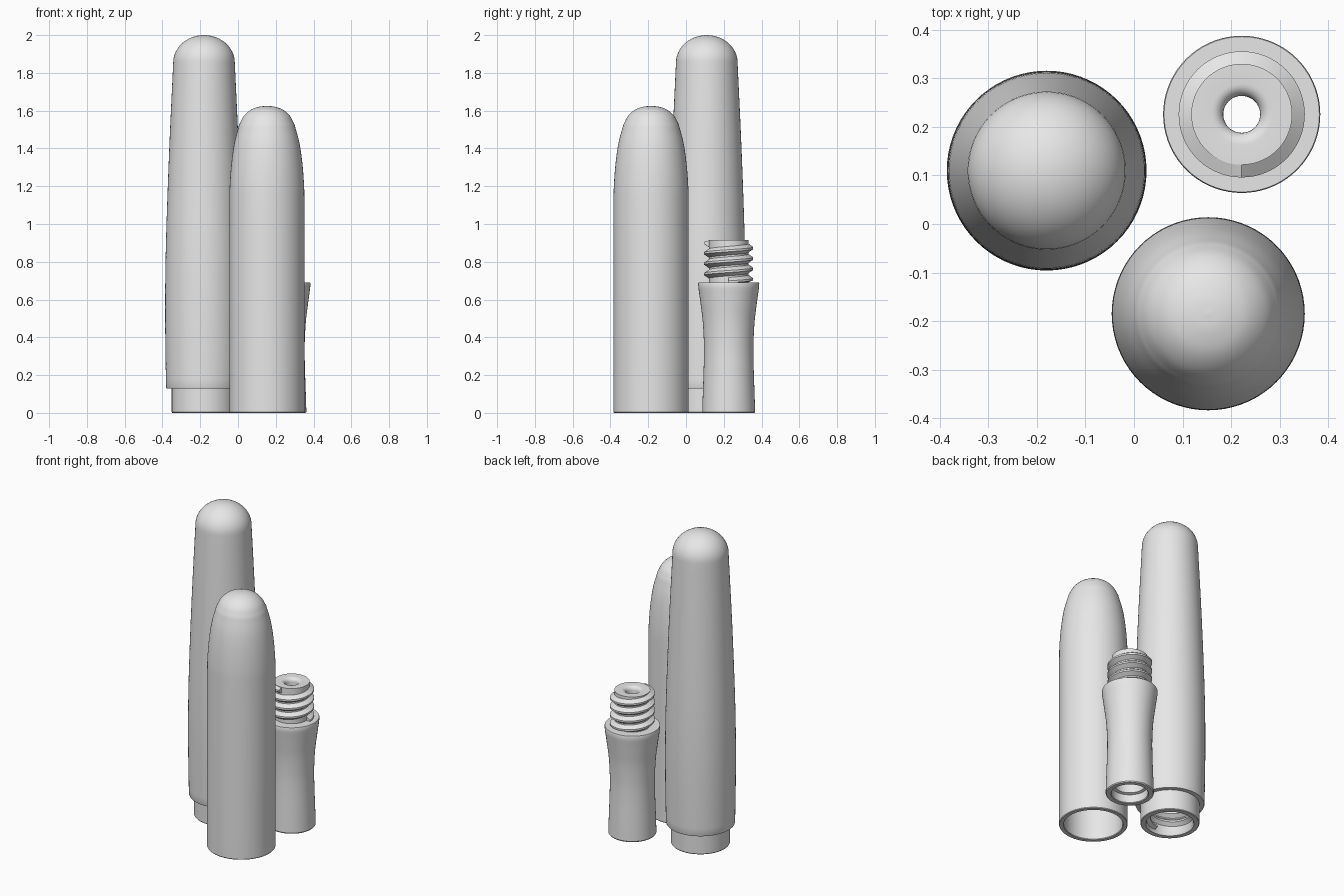
import bpy, bmesh, math
from mathutils import Vector

if "Cube" in bpy.data.objects:
    bpy.data.objects.remove(bpy.data.objects["Cube"])

grey = bpy.data.materials.new("plain grey")
grey.diffuse_color = (0.8, 0.8, 0.8, 1)
grey.use_nodes = True
grey.node_tree.nodes["Principled BSDF"].inputs["Base Color"].default_value = grey.diffuse_color


def finish(name, bm, center):
    bmesh.ops.recalc_face_normals(bm, faces=bm.faces)
    mesh = bpy.data.meshes.new(name)
    bm.to_mesh(mesh)
    bm.free()
    mesh.materials.append(grey)
    ob = bpy.data.objects.new(name, mesh)
    ob.location = (center[0], center[1], 0)
    bpy.context.collection.objects.link(ob)
    bpy.ops.object.select_all(action='DESELECT')
    ob.select_set(True)
    bpy.context.view_layer.objects.active = ob
    bpy.ops.object.shade_smooth_by_angle(angle=math.radians(32))
    return ob


def curve(points, steps=6):
    """Smooth (radius, z) curve through the points."""
    p = [Vector(q) for q in points]
    p = [2 * p[0] - p[1]] + p + [2 * p[-1] - p[-2]]
    out = []
    for a, b, c, d in zip(p, p[1:], p[2:], p[3:]):
        for i in range(steps):
            t = i / steps
            out.append(0.5 * (2 * b + (c - a) * t + (2 * a - 5 * b + 4 * c - d) * t * t
                              + (3 * b - a - 3 * c + d) * t ** 3))
    return [tuple(v) for v in out] + [tuple(points[-1])]


def dome(r, z, h, steps=12):
    """Quarter ellipse from the rim to the axis."""
    return [(r * math.cos(i / steps * math.pi / 2), z + h * math.sin(i / steps * math.pi / 2))
            for i in range(1, steps)] + [(0, z + h)]


def lathe(name, profile, center, closed=False, n=72):
    bm = bmesh.new()
    rings = []
    for r, z in profile:
        if r < 1e-5:
            rings.append([bm.verts.new((0, 0, z))] * n)
        else:
            rings.append([bm.verts.new((r * math.cos(2 * math.pi * i / n),
                                        r * math.sin(2 * math.pi * i / n), z)) for i in range(n)])
    pairs = list(zip(rings, rings[1:]))
    if closed:
        pairs.append((rings[-1], rings[0]))
    for a, b in pairs:
        for i in range(n):
            j = (i + 1) % n
            bm.faces.new(dict.fromkeys((a[i], a[j], b[j], b[i])))
    return finish(name, bm, center)


def thread(name, center, root, crest, z_end, turns, pitch, z_min, z_max, n=64):
    """Helical ridge that ends at the -y side."""
    bm = bmesh.new()
    rows = []
    total = int(turns * n)
    for k in range(total + 1):
        back = (total - k) / n
        a = -math.pi / 2 - back * 2 * math.pi
        z = z_end - back * pitch
        rows.append([bm.verts.new((r * math.cos(a), r * math.sin(a),
                                   min(max(z + dz * pitch, z_min), z_max)))
                     for r, dz in ((root, -0.47), (crest, -0.1), (crest, 0.1), (root, 0.47))])
    for a, b in zip(rows, rows[1:]):
        for i in range(4):
            j = (i + 1) % 4
            bm.faces.new((a[i], a[j], b[j], b[i]))
    bm.faces.new(rows[0])
    bm.faces.new(rows[-1])
    return finish(name, bm, center)


# barrel: stepped collar, swelling side, rounded end, stepped bore
barrel_at = (-0.18, 0.11)
barrel = [(0, 1.7), (0.1, 1.65), (0.1, 0.5), (0.134, 0.45), (0.134, 0.01), (0.14, 0),
          (0.168, 0), (0.171, 0.004), (0.171, 0.13), (0.199, 0.13)]
barrel += curve([(0.201, 0.135), (0.205, 0.4), (0.2055, 0.65), (0.2, 0.95),
                 (0.184, 1.4), (0.163, 1.855)])
barrel += dome(0.163, 1.855, 0.145)
lathe("barrel", barrel, barrel_at)
thread("barrel_inner_thread", barrel_at, 0.136, 0.112, 0.31, 5, 0.055, 0.02, 0.45)

# cap: straight tube closing to a bullet-shaped tip, hollow inside
cap = dome(0.13, 1.3, 0.13)[::-1] + [(0.13, 1.3), (0.13, 0.9), (0.171, 0.86), (0.171, 0.004),
                                     (0.174, 0), (0.196, 0), (0.199, 0.004)]
cap += curve([(0.199, 1.1), (0.197, 1.2), (0.188, 1.32), (0.172, 1.43), (0.147, 1.525)])
cap += curve([(0.147, 1.525), (0.122, 1.572), (0.085, 1.605), (0.04, 1.621), (0, 1.625)])[1:]
lathe("cap", cap, (0.153, -0.185))

# grip section: waisted sleeve, shoulder, threaded neck and a through hole
grip_at = (0.222, 0.226)
grip = curve([(0.140, 0.006), (0.137, 0.1), (0.132, 0.25), (0.131, 0.36), (0.137, 0.48),
              (0.149, 0.58), (0.160, 0.66)])
grip += [(0.162, 0.685), (0.160, 0.69), (0.104, 0.69), (0.104, 0.915)]
grip += [(0.038 + 0.025 * (1 - math.sin(t * math.pi / 12)),
          0.89 + 0.025 * math.cos(t * math.pi / 12)) for t in range(7)]
grip += [(0.038, 0.55), (0.09, 0.52), (0.09, 0.06), (0.106, 0.055), (0.106, 0.004),
         (0.110, 0), (0.136, 0)]
lathe("grip_section", grip, grip_at, closed=True)
thread("grip_thread", grip_at, 0.1, 0.13, 0.9, 3.75, 0.055, 0.69, 0.914)
